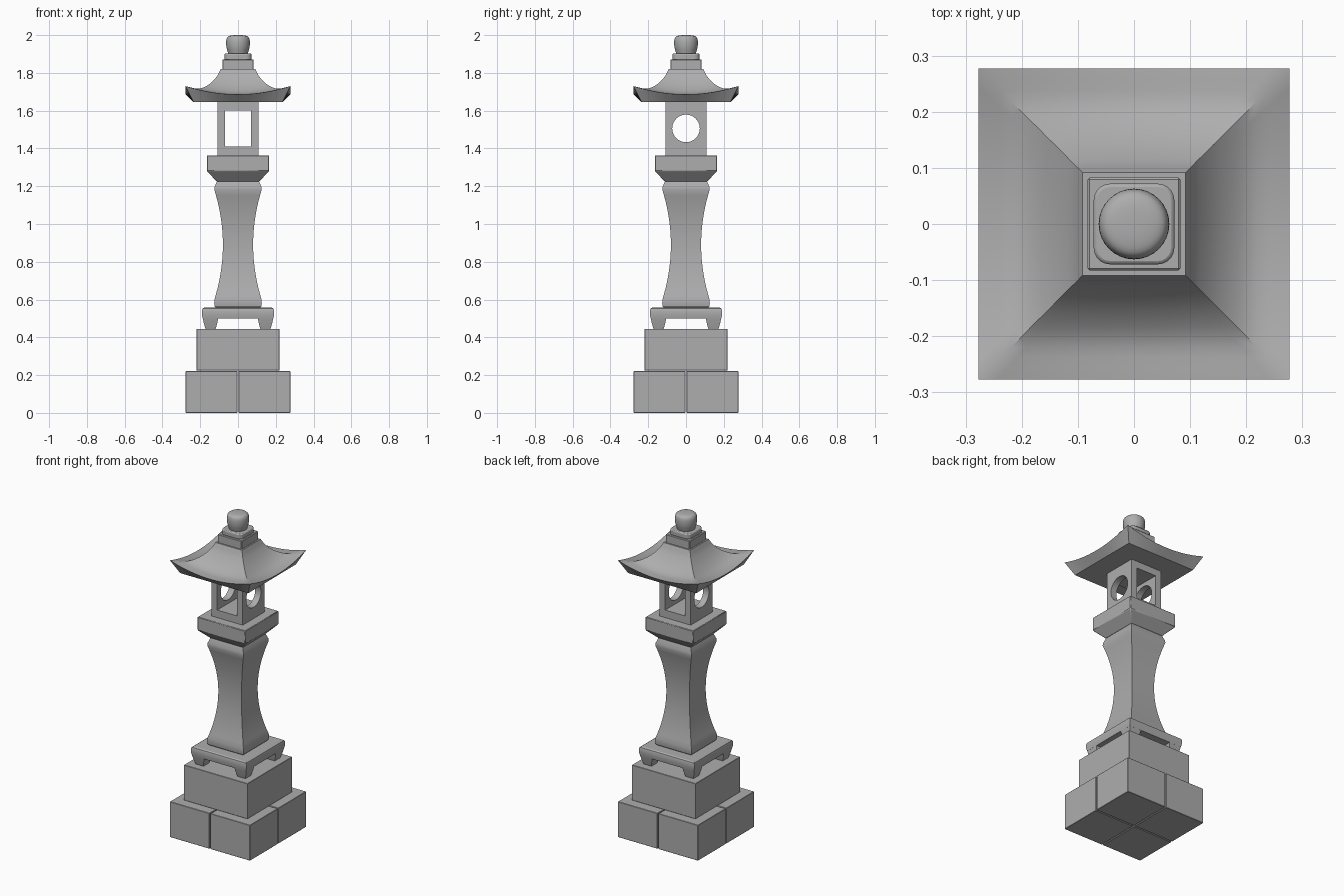
import bpy, bmesh, math
from mathutils import Matrix, Vector

cube = bpy.data.objects.get("Cube")
if cube:
    bpy.data.objects.remove(cube, do_unlink=True)

stone = bpy.data.materials.new("grey stone")
stone.use_nodes = True
colour = (0.42, 0.42, 0.42, 1)
stone.diffuse_color = colour
stone.node_tree.nodes["Principled BSDF"].inputs["Base Color"].default_value = colour


def finish(name, bm, smooth=True):
    """Turn a bmesh into a named stone object."""
    bmesh.ops.remove_doubles(bm, verts=bm.verts, dist=1e-5)
    bmesh.ops.recalc_face_normals(bm, faces=bm.faces)
    mesh = bpy.data.meshes.new(name)
    bm.to_mesh(mesh)
    bm.free()
    mesh.materials.append(stone)
    obj = bpy.data.objects.new(name, mesh)
    bpy.context.collection.objects.link(obj)
    if smooth:
        bpy.ops.object.select_all(action="DESELECT")
        obj.select_set(True)
        bpy.context.view_layer.objects.active = obj
        bpy.ops.object.shade_smooth_by_angle(angle=math.radians(32))
    return obj


def bevel(obj, width, segments=1):
    mod = obj.modifiers.new("soft edges", "BEVEL")
    mod.width, mod.segments = width, segments
    mod.limit_method = "ANGLE"


def loft(name, rings):
    """Skin a stack of four-cornered rings and cap both ends."""
    bm = bmesh.new()
    rings = [[bm.verts.new(co) for co in ring] for ring in rings]
    for a, b in zip(rings, rings[1:]):
        for i in range(4):
            j = (i + 1) % 4
            bm.faces.new((a[i], a[j], b[j], b[i]))
    bm.faces.new(rings[0])
    bm.faces.new(rings[-1])
    return finish(name, bm)


def square_loft(name, profile):
    """Stack square rings given as (half width, height)."""
    return loft(name, [[(-h, -h, z), (h, -h, z), (h, h, z), (-h, h, z)] for h, z in profile])


def box(name, x0, x1, y0, y1, z0, z1):
    bm = bmesh.new()
    size = Vector((x1 - x0, y1 - y0, z1 - z0))
    centre = Vector((x0 + x1, y0 + y1, z0 + z1)) / 2
    bmesh.ops.create_cube(bm, size=1,
                          matrix=Matrix.Translation(centre) @ Matrix.Diagonal(size).to_4x4())
    return finish(name, bm, False)


def curve(points, t):
    """Catmull-Rom sample of a list of pairs, t from 0 to 1."""
    p = [Vector(q) for q in points]
    p = [2 * p[0] - p[1]] + p + [2 * p[-1] - p[-2]]
    f = t * (len(points) - 1)
    i = min(int(f), len(points) - 2)
    u = f - i
    a, b, c, d = p[i:i + 4]
    return 0.5 * (2 * b + (c - a) * u + (2 * a - 5 * b + 4 * c - d) * u * u
                  + (3 * b - a - 3 * c + d) * u ** 3)


corners = [(sx, sy, f"{end}_{side}") for sx, side in ((-1, "right"), (1, "left"))
           for sy, end in ((-1, "front"), (1, "back"))]

# Stepped plinth: four blocks below, one above
for sx, sy, corner in corners:
    xs = sorted((sx * 0.003, sx * 0.277))
    ys = sorted((sy * 0.003, sy * 0.277))
    bevel(box(f"base_block_{corner}", *xs, *ys, 0, 0.222), 0.002)
bevel(box("plinth_block", -0.22, 0.22, -0.22, 0.22, 0.224, 0.445), 0.002)

# Footed slab with four tapering legs
square_loft("foot_slab", [(0.187, 0.5), (0.191, 0.52), (0.191, 0.543),
                          (0.188, 0.552), (0.18, 0.557)])
for sx, sy, corner in corners:
    loft(f"foot_{corner}",
         [[(sx * x, sy * y, z) for x, y in ((n, n), (w, n), (w, w), (n, w))]
          for n, w, z in ((0.118, 0.172, 0.445), (0.11, 0.181, 0.475), (0.105, 0.187, 0.502))])

# Waisted shaft
waist = [(0.08 + 0.045 * (i / 10) ** 2, 0.89 + 0.029 * i) for i in range(-10, 11)]
square_loft("shaft", [(0.117, 0.557), (0.124, 0.565), (0.126, 0.58)] + waist
            + [(0.124, 1.195), (0.112, 1.226)])

# Platform under the fire box
bevel(square_loft("platform", [(0.113, 1.226), (0.165, 1.28), (0.165, 1.363)]), 0.003)

# Fire box: square opening front to back, round opening side to side
fire_box = box("fire_box", -0.108, 0.108, -0.108, 0.108, 1.363, 1.65)
square_cutter = box("square_cutter", -0.068, 0.068, -0.3, 0.3, 1.41, 1.602)
bm = bmesh.new()
bmesh.ops.create_cone(bm, cap_ends=True, segments=40, radius1=0.073, radius2=0.073, depth=0.6,
                      matrix=Matrix.Translation((0, 0, 1.506)) @ Matrix.Rotation(math.pi / 2, 4, "Y"))
round_cutter = finish("round_cutter", bm)
for cutter in (square_cutter, round_cutter):
    mod = fire_box.modifiers.new("opening", "BOOLEAN")
    mod.operation, mod.solver, mod.object = "DIFFERENCE", "EXACT", cutter
    cutter.hide_render = True
    cutter.hide_set(True)

# Sweeping roof with raised corners, sloped eaves and flat underside
hip = [(0.092, 1.82), (0.113, 1.78), (0.155, 1.738), (0.21, 1.716), (0.277, 1.73)]
COLS, ROWS = 16, 14
bm = bmesh.new()
for quarter in range(4):
    turn = Matrix.Rotation(quarter * math.pi / 2, 3, "Z")
    rows = []
    for r in range(ROWS + 1):
        t = r / ROWS
        h, z = curve(hip, t)
        rows.append([(h, z - 0.044 * t * t * (1 - (2 * c / COLS - 1) ** 2)) for c in range(COLS + 1)])
    rows.append([(0.235, 1.645)] * (COLS + 1))
    grid = [[bm.verts.new(turn @ Vector(((2 * c / COLS - 1) * h, -h, z)))
             for c, (h, z) in enumerate(row)] for row in rows]
    for a, b in zip(grid, grid[1:]):
        for c in range(COLS):
            bm.faces.new((a[c], b[c], b[c + 1], a[c + 1]))
bmesh.ops.remove_doubles(bm, verts=bm.verts, dist=1e-5)
bmesh.ops.holes_fill(bm, edges=[e for e in bm.edges if e.is_boundary], sides=0)
finish("roof", bm)

# Finial: square block, rounded collar and bulb
bevel(box("finial_block", -0.083, 0.083, -0.083, 0.083, 1.815, 1.872), 0.004)
bm = bmesh.new()
bmesh.ops.create_cube(bm, size=1, matrix=Matrix.Translation((0, 0, 1.885))
                      @ Matrix.Diagonal((0.144, 0.144, 0.034, 1)))
upright = [e for e in bm.edges if abs(e.verts[0].co.z - e.verts[1].co.z) > 0.01]
bmesh.ops.bevel(bm, geom=upright, offset=0.03, segments=5, profile=0.5, affect="EDGES")
bevel(finish("finial_collar", bm), 0.006, 2)

bulb = [(0.05, 1.895), (0.055, 1.912), (0.061, 1.935), (0.063, 1.96),
        (0.06, 1.982), (0.05, 1.994), (0.028, 1.999), (0.0, 2.0)]
bm = bmesh.new()
verts = [bm.verts.new((r, 0, z)) for r, z in (curve(bulb, i / 21) for i in range(22))]
edges = [bm.edges.new(pair) for pair in zip(verts, verts[1:])]
bmesh.ops.spin(bm, geom=verts + edges, cent=(0, 0, 0), axis=(0, 0, 1),
               angle=math.tau, steps=32)
finish("finial_bulb", bm)
